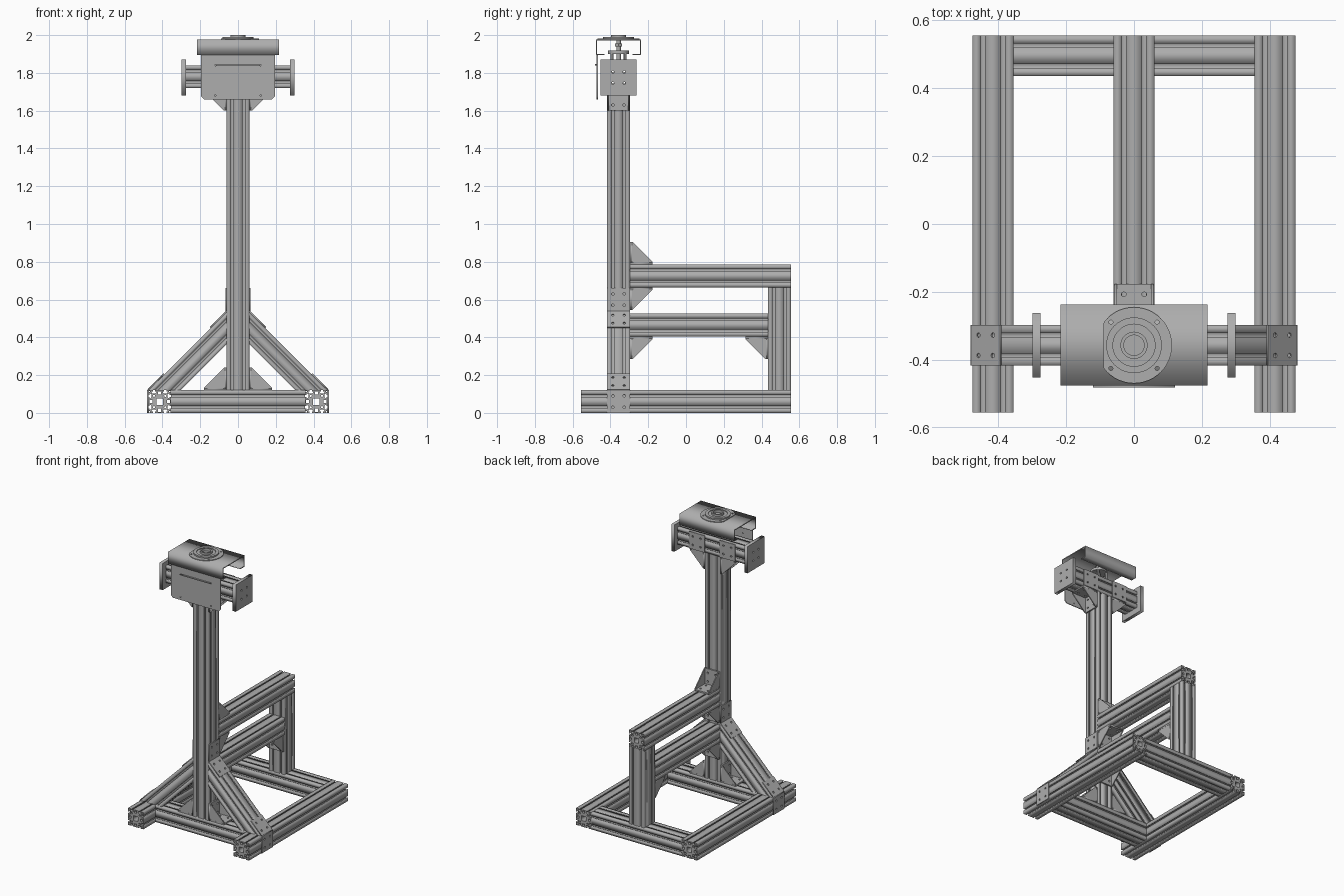
import bpy
import math
from mathutils import Vector, Matrix

cube = bpy.data.objects.get("Cube")
if cube:
    bpy.data.objects.remove(cube, do_unlink=True)

grey = bpy.data.materials.new("aluminium_grey")
grey.use_nodes = True
GREY = (0.42, 0.42, 0.42, 1)
grey.diffuse_color = GREY
grey.node_tree.nodes["Principled BSDF"].inputs["Base Color"].default_value = GREY

X, Y, Z = Vector((1, 0, 0)), Vector((0, 1, 0)), Vector((0, 0, 1))
W = 0.12            # extrusion width
H = W / 2
PY = -0.357         # depth position of the mast
RX = 0.415          # side rail offset


def circle(cx, cy, r, n=16):
    return [(cx + r * math.cos(math.tau * i / n), cy + r * math.sin(math.tau * i / n)) for i in range(n)]


def rect(cx, cy, w, h):
    return [(cx - w / 2, cy - h / 2), (cx + w / 2, cy - h / 2), (cx + w / 2, cy + h / 2), (cx - w / 2, cy + h / 2)]


def solid(name, loops, depth, origin, u, v, smooth=False):
    """Extrude outline loops (inner loops become holes) about a plane spanned by u and v."""
    curve = bpy.data.curves.new(name, "CURVE")
    curve.dimensions = "2D"
    curve.fill_mode = "BOTH"
    curve.extrude = depth / 2
    for loop in loops:
        spline = curve.splines.new("POLY")
        spline.points.add(len(loop) - 1)
        for point, (x, y) in zip(spline.points, loop):
            point.co = (x, y, 0, 1)
        spline.use_cyclic_u = True
    helper = bpy.data.objects.new(name, curve)
    bpy.context.scene.collection.objects.link(helper)
    bpy.context.view_layer.update()
    mesh = bpy.data.meshes.new_from_object(helper.evaluated_get(bpy.context.evaluated_depsgraph_get()))
    bpy.data.objects.remove(helper, do_unlink=True)
    frame = Matrix((u, v, u.cross(v))).transposed().to_4x4()
    frame.translation = origin
    mesh.transform(frame)
    mesh.materials.clear()
    mesh.materials.append(grey)
    obj = bpy.data.objects.new(name, mesh)
    bpy.context.scene.collection.objects.link(obj)
    if smooth:
        bpy.ops.object.select_all(action="DESELECT")
        obj.select_set(True)
        bpy.context.view_layer.objects.active = obj
        bpy.ops.object.shade_smooth_by_angle()
    return obj


def extrusion_section():
    """Double T-slot section with hollow cores."""
    slot = [(-0.006, 0), (-0.006, 0.007), (-0.015, 0.007), (-0.008, 0.018),
            (0.008, 0.018), (0.015, 0.007), (0.006, 0.007), (0.006, 0)]
    outline = []
    for k in range(4):
        c, s = round(math.cos(k * math.pi / 2)), round(math.sin(k * math.pi / 2))
        side = [(-H, -H)] + [(m + x, d - H) for m in (-H / 2, H / 2) for x, d in slot]
        outline += [(x * c - y * s, x * s + y * c) for x, y in side]
    holes = [rect(0, 0, 0.034, 0.034)]
    for a, b in ((1, 1), (1, -1), (-1, 1), (-1, -1)):
        holes.append(circle(a * 0.03, b * 0.03, 0.006, 8))
        holes.append(rect(a * 0.054, b * 0.054, 0.006, 0.006))
    for a, b in ((1, 0), (-1, 0), (0, 1), (0, -1)):
        holes.append(rect(a * 0.046, b * 0.046, 0.016, 0.016))
    return [outline] + holes


SECTION = extrusion_section()


def beam(name, start, end):
    start, end = Vector(start), Vector(end)
    d = (end - start).normalized()
    u = X if abs(d.y) > 0.9 else Y
    return solid(name, SECTION, (end - start).length, (start + end) / 2, u, d.cross(u))


def plate(name, centre, u, v, w, h, thick, gap=0.06):
    holes = [circle(a * gap / 2, b * gap / 2, 0.007, 10) for a in (-1, 1) for b in (-1, 1)]
    return solid(name, [rect(0, 0, w, h)] + holes, thick, Vector(centre), u, v)


def gusset(name, corner, a, b):
    """Corner bracket: two drilled flanges along a and b, joined by two cheeks."""
    corner, w = Vector(corner), a.cross(b)
    for label, p, q in (("foot", a, b), ("back", b, a)):
        plate(name + "_" + label, corner + p * H + q * 0.005, p, w, W, W - 0.004, 0.01)
    cheek = [(0, 0), (W, 0), (W, 0.014), (0.014, W), (0, W)]
    for k in (-1, 1):
        solid(name + "_cheek", [cheek], 0.007, corner + w * k * 0.054, a, b)


def disc(name, r, z0, z1, x=0, y=PY, hole=0, n=40):
    loops = [circle(0, 0, r, n)] + ([circle(0, 0, hole, n)] if hole else [])
    return solid(name, loops, z1 - z0, Vector((x, y, (z0 + z1) / 2)), X, Y, True)


# Base frame
for side, s in (("left", 1), ("right", -1)):
    beam(side + "_base_rail", (s * RX, -0.555, H), (s * RX, 0.555, H))
beam("front_cross_rail", (-RX + H, PY, H), (RX - H, PY, H))
beam("rear_cross_rail", (-RX + H, 0.495, H), (RX - H, 0.495, H))

# Mast and rear support frame
beam("mast", (0, PY, W), (0, PY, 1.72))
beam("upper_beam", (0, PY + H, 0.725), (0, 0.555, 0.725))
beam("middle_beam", (0, PY + H, 0.465), (0, 0.435, 0.465))
beam("rear_post", (0, 0.495, W), (0, 0.495, 0.665))
gusset("upper_beam_top_gusset", (0, PY + H, 0.785), Y, Z)
gusset("upper_beam_lower_gusset", (0, PY + H, 0.665), Y, -Z)
gusset("middle_beam_gusset", (0, PY + H, 0.405), Y, -Z)
gusset("rear_post_gusset", (0, 0.435, 0.405), -Y, -Z)

# Diagonal struts, mitred to the rail and mast, with bent brackets
for side, s in (("left", 1), ("right", -1)):
    slope = Vector((-s, 0, 1)).normalized()
    normal = Vector((s, 0, 1)).normalized()
    low, high = Vector((s * 0.475, PY, W)), Vector((s * H, PY, 0.535))
    strut = beam(side + "_strut", low - normal * H - slope * 0.1, high - normal * H + slope * 0.1)
    import bmesh
    bm = bmesh.new()
    bm.from_mesh(strut.data)
    for co, no in (((0, 0, W), -Z), ((s * H, 0, 0), -X * s)):
        bmesh.ops.bisect_plane(bm, geom=bm.verts[:] + bm.edges[:] + bm.faces[:],
                               plane_co=co, plane_no=no, clear_outer=True)
    bm.to_mesh(strut.data)
    bm.free()
    for label, end, along in (("lower", low, slope), ("upper", high, -slope)):
        plate(side + "_" + label + "_sloped_bracket", end + along * H + normal * 0.003, Y, slope, W, W, 0.006)
    plate(side + "_rail_bracket", (s * 0.478, PY, H), Y, Z, W, W, 0.006)
    plate(side + "_mast_bracket", (s * 0.063, PY, 0.6), Y, Z, W, W, 0.006)

    # Mast foot and head gussets
    gusset(side + "_foot_gusset", (s * H, PY, W), X * s, Z)
    gusset(side + "_head_gusset", (s * H, PY, 1.72), X * s, -Z)
    # Head end plates and rear joining plates
    plate(side + "_end_plate", (s * 0.287, PY, 1.775), Y, Z, 0.19, 0.19, 0.024)
    plate(side + "_rear_joining_plate", (s * 0.12, PY + H + 0.003, 1.78), X, Z, W, W, 0.006)

# Head cross beam
beam("head_beam", (-0.276, PY, 1.78), (0.276, PY, 1.78))

# Front cover with clipped lower corners and a narrow ledge
cover = [(-0.195, 1.9), (-0.195, 1.675), (-0.18, 1.66), (0.18, 1.66), (0.195, 1.675), (0.195, 1.9)]
screws = [circle(a * 0.12, z, 0.004, 8) for a in (-1, 1) for z in (1.68, 1.84)]
solid("front_cover", [cover] + screws, 0.006, Vector((0, -0.47, 0)), X, Z)
solid("cover_ledge", [rect(0, 1.843, 0.24, 0.006)], 0.01, Vector((0, -0.477, 0)), X, Z)

# Open-ended sheet channel with inward lips
y0, y1, z0, z1, t, lip = -0.476, -0.237, 1.895, 1.977, 0.006, 0.045
channel = [(y0 + lip, z0), (y0, z0), (y0, z1), (y1, z1), (y1, z0), (y1 - lip, z0),
           (y1 - lip, z0 + t), (y1 - t, z0 + t), (y1 - t, z1 - t), (y0 + t, z1 - t),
           (y0 + t, z0 + t), (y0 + lip, z0 + t)]
solid("head_channel", [channel], 0.432, Vector((0, 0, 0)), Y, Z)

# Turntable bearing: clipped flange, hub and raised collar
flange = [(max(x, -0.09), y) for x, y in circle(0, 0, 0.112, 48)]
bolts = [circle(a * 0.068, b * 0.068, 0.006, 10) for a in (-1, 1) for b in (-1, 1)]
solid("bearing_flange", [flange] + bolts, 0.005, Vector((0, PY, 1.979)), X, Y)
disc("bearing_hub", 0.082, 1.977, 1.991, hole=0.062)
disc("bearing_step", 0.062, 1.977, 1.986, hole=0.04)
disc("bearing_collar", 0.04, 1.977, 2.0, hole=0.03)

# Spindle between the beam and the channel
disc("spindle", 0.012, 1.84, 1.985, n=20)
disc("spindle_plate", 0.055, 1.9, 1.918)
disc("spindle_nut", 0.022, 1.94, 1.955, n=6)
for a in (-1, 1):
    for b in (-1, 1):
        disc("standoff", 0.008, 1.84, 1.902, a * 0.035, PY + b * 0.035, n=12)
